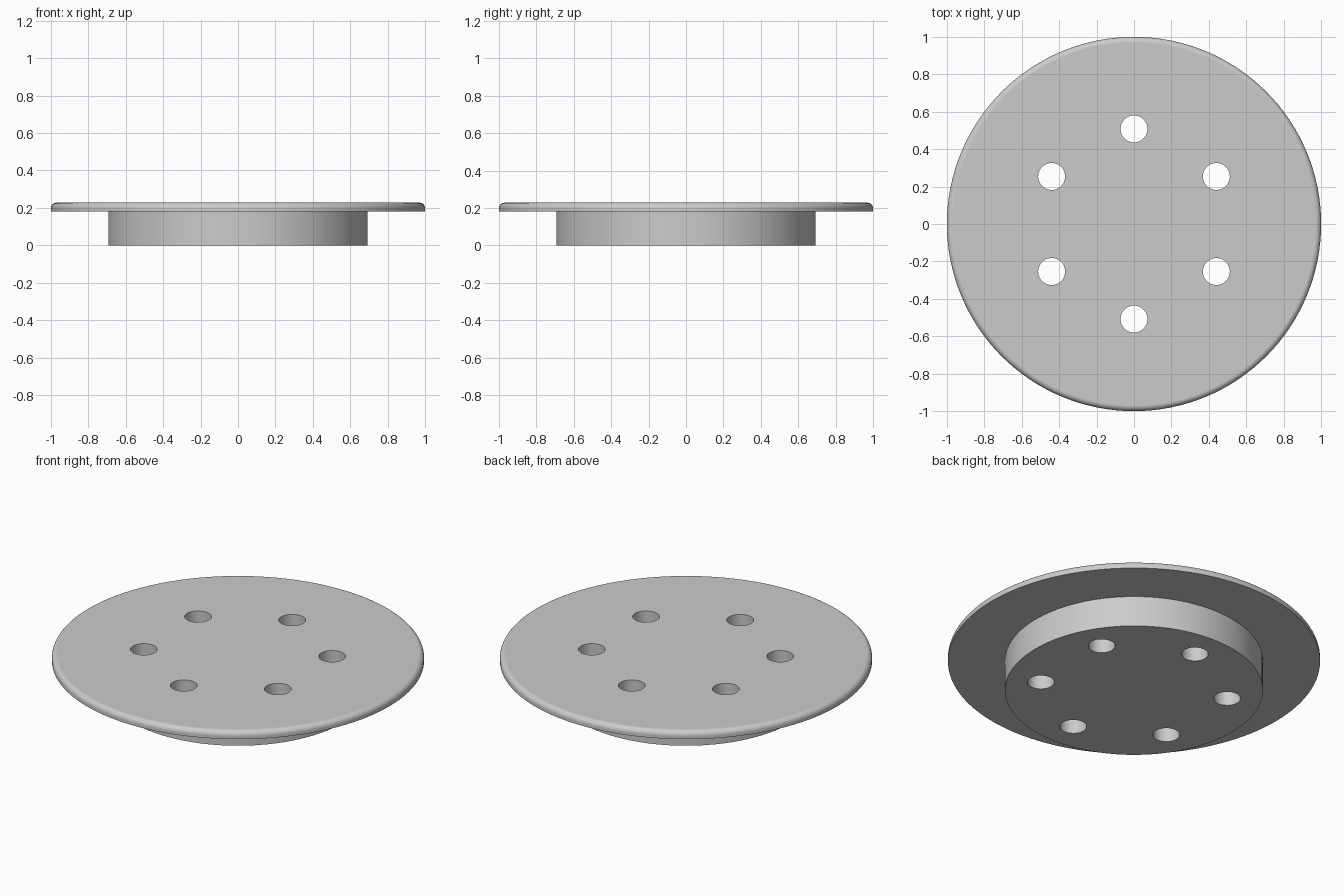
import bpy, bmesh
from math import sin, cos, pi, radians
from mathutils import Vector

cube = bpy.data.objects.get("Cube")
if cube:
    bpy.data.objects.remove(cube, do_unlink=True)

SEGMENTS = 128
FLANGE_R, BOSS_R = 1.0, 0.693
STEP_Z, TOP_Z, FILLET = 0.182, 0.228, 0.03
HOLE_R, HOLE_RING, HOLES = 0.072, 0.508, 6

# Single plain metal colour
grey = bpy.data.materials.new("plain_grey")
grey.use_nodes = True
colour = (0.6, 0.6, 0.6, 1)
grey.diffuse_color = colour
grey.node_tree.nodes["Principled BSDF"].inputs["Base Color"].default_value = colour


def make_object(name, bm):
    mesh = bpy.data.meshes.new(name)
    bm.to_mesh(mesh)
    bm.free()
    mesh.materials.append(grey)
    obj = bpy.data.objects.new(name, mesh)
    bpy.context.collection.objects.link(obj)
    return obj


# Flanged disc: boss below, wide flange with rounded top rim
profile = [(BOSS_R, 0), (BOSS_R, STEP_Z), (FLANGE_R, STEP_Z)]
for i in range(9):
    a = i / 8 * pi / 2
    profile.append((FLANGE_R - FILLET + FILLET * cos(a),
                    TOP_Z - FILLET + FILLET * sin(a)))
bm = bmesh.new()
rings = [[bm.verts.new((r * cos(2 * pi * k / SEGMENTS), r * sin(2 * pi * k / SEGMENTS), z))
          for k in range(SEGMENTS)] for r, z in profile]
for low, high in zip(rings, rings[1:]):
    for k in range(SEGMENTS):
        n = (k + 1) % SEGMENTS
        bm.faces.new((low[k], low[n], high[n], high[k]))
bm.faces.new(rings[0][::-1])
bm.faces.new(rings[-1])
disc = make_object("flanged_disc", bm)

# Ring of drilled through holes
bm = bmesh.new()
for k in range(HOLES):
    a = pi / 2 + 2 * pi * k / HOLES
    drill = bmesh.ops.create_cone(bm, cap_ends=True, segments=48, radius1=HOLE_R,
                                  radius2=HOLE_R, depth=1)
    bmesh.ops.translate(bm, verts=drill["verts"],
                        vec=Vector((HOLE_RING * cos(a), HOLE_RING * sin(a), 0)))
drills = make_object("hole_cutter", bm)
drills.hide_render = True

bpy.ops.object.select_all(action="DESELECT")
bpy.context.view_layer.objects.active = disc
disc.select_set(True)
cut = disc.modifiers.new("holes", "BOOLEAN")
cut.operation, cut.solver, cut.object = "DIFFERENCE", "EXACT", drills
bpy.ops.object.modifier_apply(modifier=cut.name)
bpy.data.objects.remove(drills, do_unlink=True)

# Smooth walls and rim, crisp edges, flat caps
bpy.ops.object.shade_smooth_by_angle(angle=radians(30))
flat = disc.modifiers.new("flat_caps", "WEIGHTED_NORMAL")
flat.keep_sharp = True
